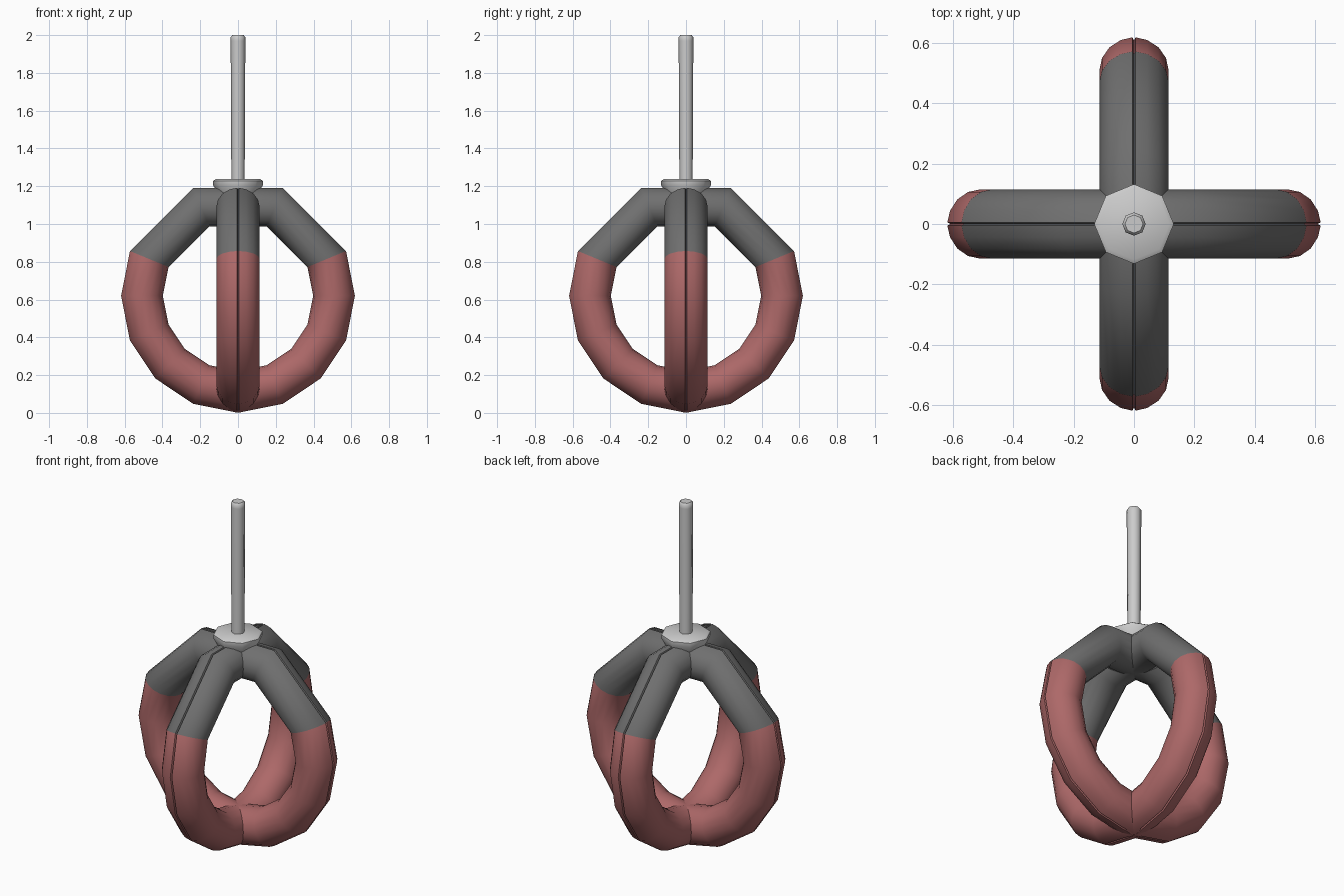
import bpy, bmesh
from math import sin, cos, radians, pi

if "Cube" in bpy.data.objects:
    bpy.data.objects.remove(bpy.data.objects["Cube"])


def material(name, rgb):
    m = bpy.data.materials.new(name)
    m.diffuse_color = (*rgb, 1)
    m.use_nodes = True
    m.node_tree.nodes["Principled BSDF"].inputs["Base Color"].default_value = m.diffuse_color
    return m


dark = material("dark_grey", (0.16, 0.16, 0.16))
red = material("dusty_red", (0.42, 0.14, 0.14))


def finish(bm, name, mats=(), angle=50):
    bmesh.ops.recalc_face_normals(bm, faces=bm.faces)
    me = bpy.data.meshes.new(name)
    bm.to_mesh(me)
    bm.free()
    for m in mats:
        me.materials.append(m)
    ob = bpy.data.objects.new(name, me)
    bpy.context.collection.objects.link(ob)
    bpy.ops.object.select_all(action='DESELECT')
    ob.select_set(True)
    bpy.context.view_layer.objects.active = ob
    bpy.ops.object.shade_smooth_by_angle(angle=radians(angle))
    return ob


# Tube section (radial, sideways): round, with a fine groove on the outer seam
section = [(0.101, 0), (0.111, 0.005)]
section += [(0.11 * cos(i * pi / 8), 0.115 * sin(i * pi / 8)) for i in range(1, 16)]
section += [(0.111, -0.005)]

# Ring stations: 16-sided circle with the corners cut straight at the top
stations = [a * 22.5 for a in range(16) if a not in (2, 4, 6)]


def claw_ring(name, along_y):
    bm = bmesh.new()
    loops = []
    for deg in stations:
        a = radians(deg)
        loop = []
        for r, s in section:
            h, z = (0.508 + r) * cos(a), 0.62 + (0.508 + r) * sin(a)
            loop.append(bm.verts.new((s, h, z) if along_y else (h, s, z)))
        loops.append(loop)
    n, k = len(loops), len(section)
    for i in range(n):
        p, q = loops[i], loops[(i + 1) % n]
        upper = 22 < stations[i] < 150
        for j in range(k):
            f = bm.faces.new((p[j], p[(j + 1) % k], q[(j + 1) % k], q[j]))
            f.material_index = 0 if upper else 1
    return finish(bm, name, (dark, red))


def lathe(name, profile, sides=8):
    bm = bmesh.new()
    loops = [[bm.verts.new((r * cos(2 * pi * i / sides), r * sin(2 * pi * i / sides), z))
              for i in range(sides)] for r, z in profile]
    for p, q in zip(loops, loops[1:]):
        for i in range(sides):
            j = (i + 1) % sides
            bm.faces.new((p[i], p[j], q[j], q[i]))
    bm.faces.new(loops[0])
    bm.faces.new(loops[-1])
    return finish(bm, name)


# Two crossing rings form the four arms
claw_ring("arms_side_to_side", False)
claw_ring("arms_front_to_back", True)

# Collar and shaft on top
lathe("collar", [(0.09, 1.12), (0.105, 1.16), (0.132, 1.205), (0.132, 1.228), (0.118, 1.237)])
lathe("shaft", [(0.035, 1.2), (0.039, 1.97), (0.039, 1.99), (0.03, 2.0)])
